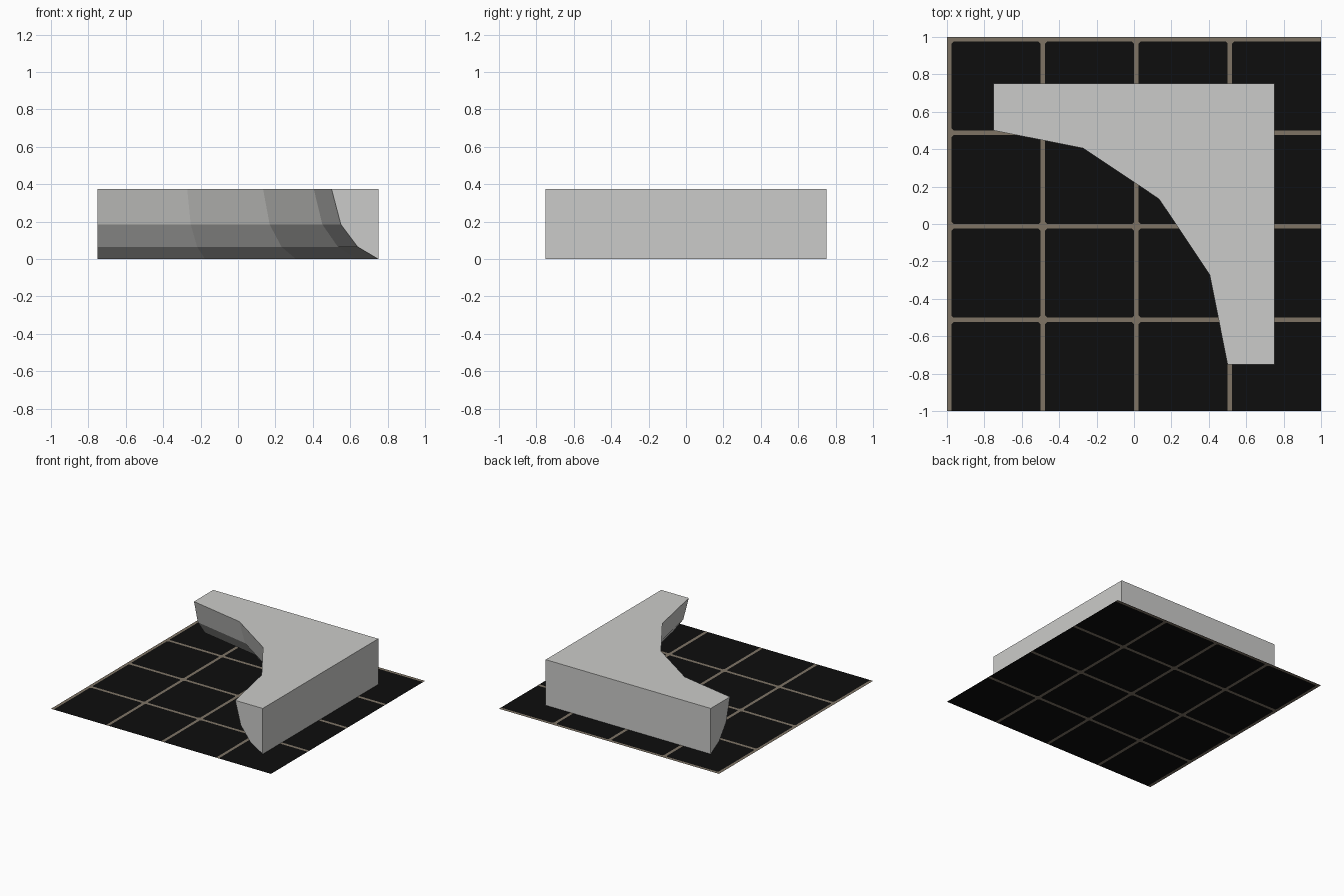
import bpy, bmesh
from math import cos, sin, radians

if "Cube" in bpy.data.objects:
    bpy.data.objects.remove(bpy.data.objects["Cube"])


def material(name, rgb):
    m = bpy.data.materials.new(name)
    m.diffuse_color = (*rgb, 1)
    m.use_nodes = True
    m.node_tree.nodes["Principled BSDF"].inputs["Base Color"].default_value = m.diffuse_color
    return m


def finish(name, bm, mats):
    bmesh.ops.recalc_face_normals(bm, faces=bm.faces)
    me = bpy.data.meshes.new(name)
    bm.to_mesh(me)
    bm.free()
    for m in mats:
        me.materials.append(m)
    ob = bpy.data.objects.new(name, me)
    bpy.context.collection.objects.link(ob)
    return ob


concrete = material("pale concrete", (0.60, 0.60, 0.585))
tile = material("black tile", (0.004, 0.004, 0.004))
grout = material("brown grout", (0.21, 0.175, 0.13))

# Tiled floor: grout strip on the left and back side of every tile
G = 0.025
xs = sorted([-1 + 0.5 * i for i in range(5)] + [-1 + 0.5 * i + G for i in range(4)])
ys = [-x for x in xs]
bm = bmesh.new()
grid = [[bm.verts.new((x, y, 0)) for y in ys] for x in xs]
for i in range(len(xs) - 1):
    for j in range(len(ys) - 1):
        bm.faces.new((grid[i][j], grid[i][j + 1], grid[i + 1][j + 1], grid[i + 1][j]))
# Clipped tile corners
inner = [v for row in grid[1:-1] for v in row[1:-1]]
bmesh.ops.bevel(bm, geom=inner, offset=0.01, segments=1, affect='VERTICES')
for f in bm.faces:
    f.material_index = 0 if f.calc_area() > 0.1 else 1
floor = finish("tiled_floor", bm, [tile, grout])
if floor.data.polygons[0].normal.z < 0:
    floor.data.flip_normals()

# Corner ramp: square block hollowed by a curved bank around one corner
S, H = 0.75, 0.375
profile = [(1.25, H), (1.30, 0.185), (1.39, 0.065), (1.50, 0)]
bm = bmesh.new()
rings = [[bm.verts.new((-S + r * cos(radians(a * 22.5)), -S + r * sin(radians(a * 22.5)), z))
          for a in range(5)] for r, z in profile]
for upper, lower in zip(rings, rings[1:]):
    for a in range(4):
        bm.faces.new((upper[a], upper[a + 1], lower[a + 1], lower[a]))
right_top = bm.verts.new((S, -S, H))
corner_top = bm.verts.new((S, S, H))
left_top = bm.verts.new((-S, S, H))
corner_low = bm.verts.new((S, S, 0))
right_low, left_low = rings[-1][0], rings[-1][-1]
bm.faces.new(rings[0] + [left_top, corner_top, right_top])          # deck
bm.faces.new([r[0] for r in rings] + [right_top])                   # end walls
bm.faces.new([r[-1] for r in rings] + [left_top])
bm.faces.new((right_low, corner_low, corner_top, right_top))        # outer walls
bm.faces.new((left_low, corner_low, corner_top, left_top))
ramp = finish("corner_ramp", bm, [concrete])
deck = max(ramp.data.polygons, key=lambda p: p.center.z)
if deck.normal.z < 0:
    ramp.data.flip_normals()
